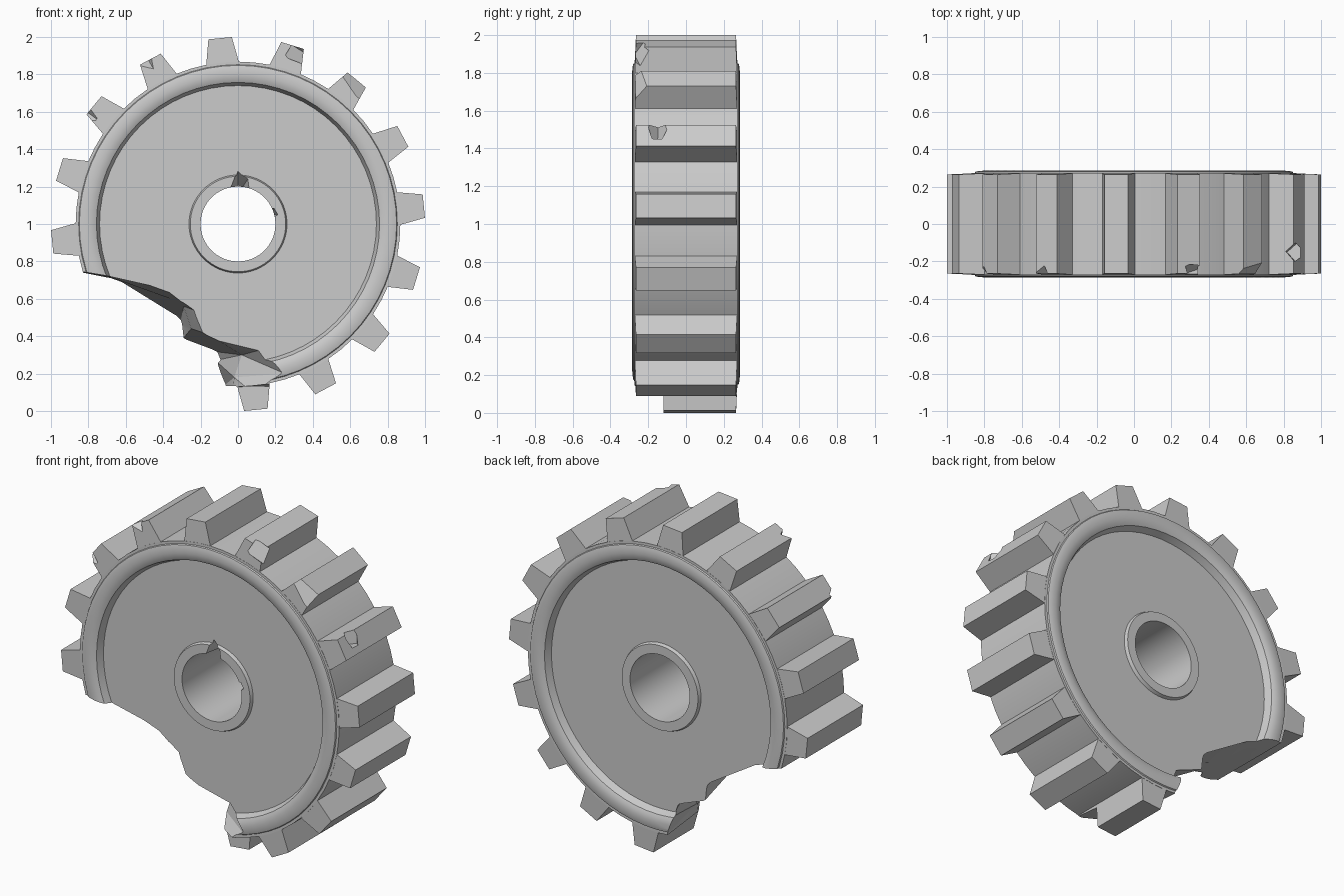
import bpy, bmesh
from math import sin, cos, pi, radians
from mathutils import Matrix, Vector, Euler

if "Cube" in bpy.data.objects:
    bpy.data.objects.remove(bpy.data.objects["Cube"])

CZ = 1.0          # height of the wheel axis
TEETH = 16


def new_object(name, bm):
    bmesh.ops.recalc_face_normals(bm, faces=bm.faces[:])
    mesh = bpy.data.meshes.new(name)
    bm.to_mesh(mesh)
    bm.free()
    ob = bpy.data.objects.new(name, mesh)
    bpy.context.collection.objects.link(ob)
    return ob


def lathe(name, profile, segs):
    """Spin a closed (radius, y) profile around the y axis."""
    bm = bmesh.new()
    rings = [[bm.verts.new((r * cos(2 * pi * i / segs), y, CZ + r * sin(2 * pi * i / segs)))
              for r, y in profile] for i in range(segs)]
    n = len(profile)
    for i in range(segs):
        a, b = rings[i], rings[(i + 1) % segs]
        for j in range(n):
            k = (j + 1) % n
            bm.faces.new((a[j], a[k], b[k], b[j]))
    return new_object(name, bm)


def loft(bm, sections):
    """Closed solid through sections, each (y, [(x, z), ...]) or a list of 3D points."""
    rings = [[bm.verts.new((x, y, z)) for x, z in pts] for y, pts in sections]
    n = len(rings[0])
    sides = []
    for a, b in zip(rings, rings[1:]):
        for j in range(n):
            k = (j + 1) % n
            sides.append(bm.faces.new((a[j], a[k], b[k], b[j])))
    caps = [bm.faces.new(rings[0]), bm.faces.new(rings[-1])]
    return sides + caps


def boolean(target, tool, op):
    mod = target.modifiers.new(op, 'BOOLEAN')
    mod.operation = op
    mod.solver = 'EXACT'
    mod.object = tool
    bpy.context.view_layer.objects.active = target
    bpy.ops.object.modifier_apply(modifier=mod.name)
    bpy.data.objects.remove(tool, do_unlink=True)


def cut_loft(target, sections):
    bm = bmesh.new()
    faces = loft(bm, sections)
    bmesh.ops.triangulate(bm, faces=faces)
    tool = new_object("cutter", bm)
    tool.hide_render = True
    boolean(target, tool, 'DIFFERENCE')


# Wheel body: bore, hub lip, recessed web, rounded rim, tooth root
half = [(0.2, 0.25), (0.255, 0.25), (0.262, 0.23), (0.74, 0.23), (0.757, 0.272),
        (0.775, 0.281), (0.80, 0.285), (0.83, 0.284), (0.848, 0.279), (0.852, 0.272), (0.868, 0.272)]
gear = lathe("gear_wheel", half + [(r, -y) for r, y in reversed(half)], 64)

# Teeth: tapered blocks repeated round the rim
bm = bmesh.new()
for i in range(TEETH):
    ang = radians(5.5 + i * 360 / TEETH)
    block = [(0.80, 0.095, 0.26), (0.86, 0.088, 0.271), (0.998, 0.063, 0.265)]
    rings = []
    for r, w, d in block:
        ring = []
        for s, t in ((-1, -1), (1, -1), (1, 1), (-1, 1)):
            ring.append(bm.verts.new((r * cos(ang) - s * w * sin(ang), t * d,
                                      CZ + r * sin(ang) + s * w * cos(ang))))
        rings.append(ring)
    for a, b in zip(rings, rings[1:]):
        for j in range(4):
            k = (j + 1) % 4
            bm.faces.new((a[j], a[k], b[k], b[j]))
    bm.faces.new(rings[0])
    bm.faces.new(rings[-1])
boolean(gear, new_object("teeth", bm), 'UNION')

# Large jagged break at lower left
front = [(-1.1, .77), (-.83, .745), (-.68, .72), (-.37, .65), (-.28, .58), (-.21, .53),
         (-.16, .41), (.15, .335), (.25, .2), (.1, .08), (.1, -.2), (-1.1, -.2)]
middle = [(-1.1, .77), (-.83, .742), (-.68, .715), (-.36, .60), (-.29, .56), (-.25, .44),
          (-.17, .39), (.02, .30), (-.02, .18), (-.03, .1), (-.03, -.2), (-1.1, -.2)]
back = [(-1.1, .77), (-.83, .74), (-.68, .71), (-.34, .5), (-.31, .47), (-.3, .38),
        (-.14, .32), (-.12, .27), (-.07, .14), (-.05, .1), (-.05, -.2), (-1.1, -.2)]
cut_loft(gear, [(-0.3, front), (-0.08, middle), (0.3, back)])

# Front end of the bottom tooth broken off
cut_loft(gear, [(-0.32, [(-.12, -.1), (.215, -.1), (.205, .15), (-.12, .135)]),
                (-0.12, [(-.12, -.1), (.21, -.1), (.19, .132), (-.12, .128)])])

# Chips at the edge of the bore
cut_loft(gear, [(-0.3, [(-.05, 1.15), (-.045, 1.21), (0, 1.33), (.065, 1.26), (.08, 1.15)]),
                (-0.12, [(-.02, 1.15), (-.018, 1.18), (0, 1.21), (.02, 1.19), (.03, 1.15)])])
cut_loft(gear, [(-0.3, [(.15, 1.09), (.2, 1.09), (.225, 1.05), (.15, 1.0)]),
                (-0.15, [(.15, 1.06), (.18, 1.07), (.19, 1.05), (.15, 1.02)])])

# Nicks in tooth tips: (angle, radius, y, size, twist)
nicks = [(69, 1.0, -0.30, (.09, .18, .12), (20, 0, 35)),
         (50.5, 1.02, -0.29, (.11, .13, .2), (10, 0, 40)),
         (30.5, 1.0, -0.15, (.07, .07, .12), (15, 20, 45)),
         (120, 1.01, -0.29, (.07, .08, .10), (30, 0, 40)),
         (144, 1.0, -0.29, (.08, .08, .08), (35, 0, 30))]
for ang, r, y, size, twist in nicks:
    bm = bmesh.new()
    bmesh.ops.create_cube(bm, size=1)
    a = radians(ang)
    local = Euler([radians(t) for t in twist]).to_matrix().to_4x4() @ Matrix.Diagonal((*size, 1))
    bm.transform(Matrix.Translation((r * cos(a), y, CZ + r * sin(a)))
                 @ Matrix.Rotation(-a, 4, 'Y') @ local)
    tool = new_object("nick_cutter", bm)
    tool.hide_render = True
    boolean(gear, tool, 'DIFFERENCE')

# Smooth round surfaces, keep hard edges
bpy.ops.object.select_all(action='DESELECT')
gear.select_set(True)
bpy.context.view_layer.objects.active = gear
bpy.ops.object.shade_smooth_by_angle(angle=radians(25))
